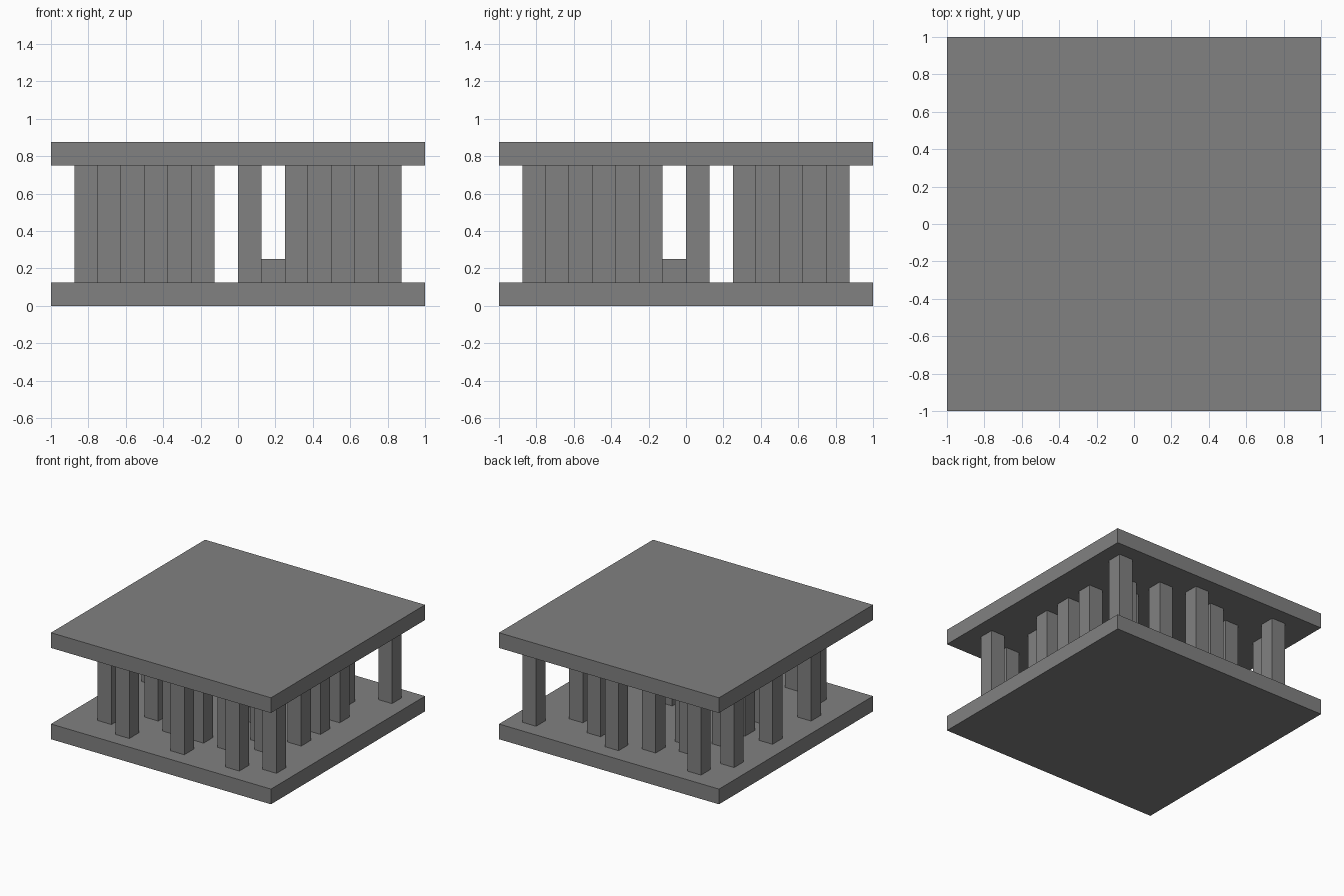
import bpy

cube = bpy.data.objects.get("Cube")
if cube:
    bpy.data.objects.remove(cube, do_unlink=True)

CELL = 0.125  # grid module shared by every part

stone = bpy.data.materials.new("grey_stone")
stone.use_nodes = True
grey = (0.22, 0.22, 0.22, 1)
stone.diffuse_color = grey
stone.node_tree.nodes["Principled BSDF"].inputs["Base Color"].default_value = grey


def block(name, low, size):
    """Box given by its lowest corner and size, both counted in grid cells."""
    centre = [(a + s / 2) * CELL for a, s in zip(low, size)]
    bpy.ops.mesh.primitive_cube_add(size=1, location=(centre[0] - 1, centre[1] - 1, centre[2]))
    obj = bpy.context.object
    obj.name = name
    obj.scale = [s * CELL for s in size]
    bpy.ops.object.transform_apply(location=False, rotation=False, scale=True)
    obj.data.materials.append(stone)


def pillars(name, cells):
    for i, j in cells:
        block(name, (i, j, 1), (1, 1, 5))


# Floor and roof slabs
block("floor_slab", (0, 0, 0), (16, 16, 1))
block("roof_slab", (0, 0, 6), (16, 16, 1))

# Inner ring: three pillars per side and a pair at each diagonal
for k in (6, 8, 10):
    pillars("ring_pillar", [(k, 3), (3, k), (13, k), (k, 14 if k == 8 else 13)])
for near, far in ((4, 12), (5, 11)):
    pillars("diagonal_pillar", [(i, j) for i in (near, far) for j in (near, far)])

# Outer rows along the front and the -x side
for k in (4, 8, 12):
    pillars("outer_pillar", [(k, 1), (1, k)])

# Corner pillars
pillars("corner_pillar", [(2, 2), (14, 2), (14, 14), (2, 14)])

# Low block near the middle of the hall
block("low_block", (9, 7, 1), (1, 1, 1))
